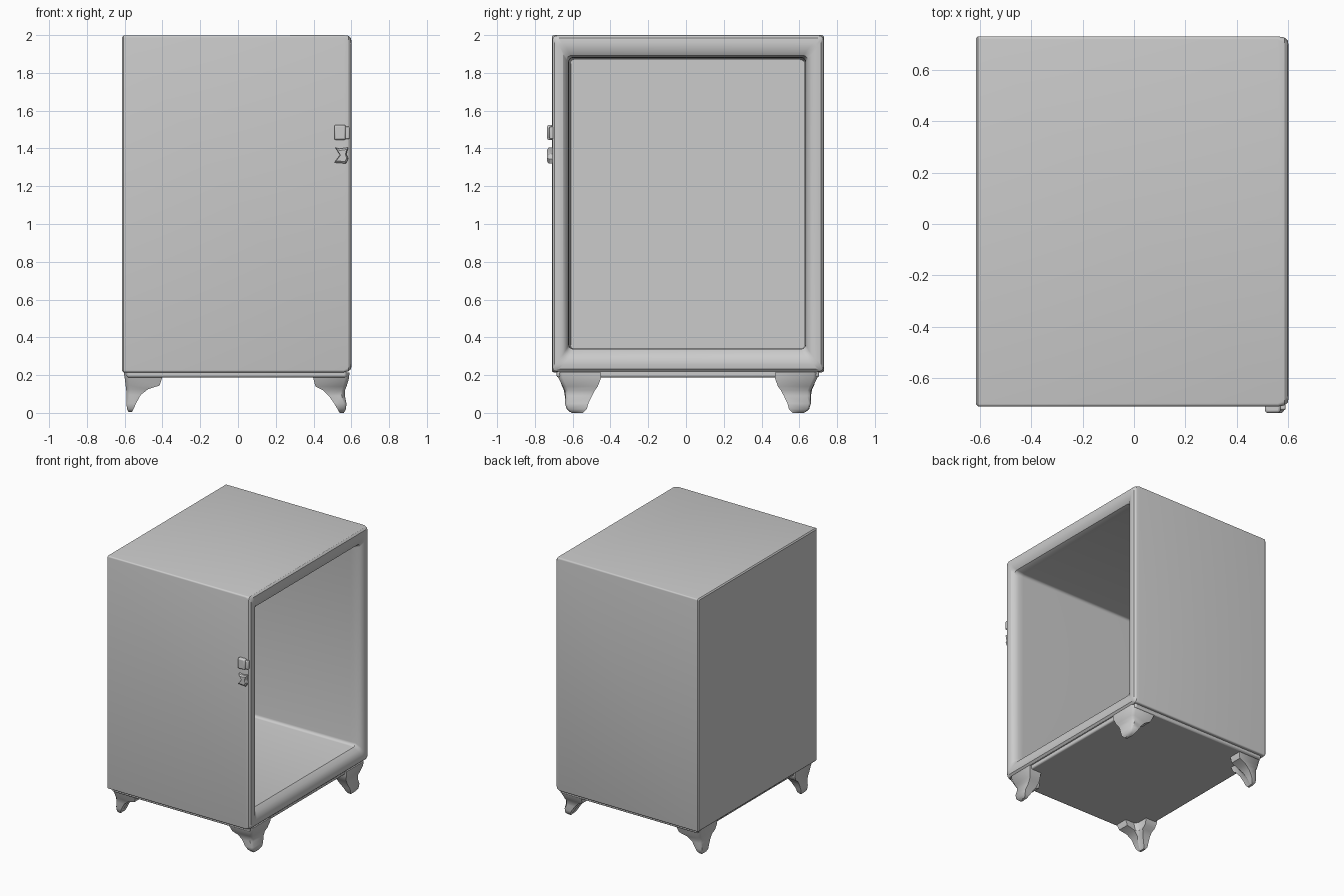
import bpy, bmesh, math


def finish(name, bm, angle=35):
    bmesh.ops.recalc_face_normals(bm, faces=bm.faces)
    me = bpy.data.meshes.new(name)
    bm.to_mesh(me)
    bm.free()
    ob = bpy.data.objects.new(name, me)
    bpy.context.collection.objects.link(ob)
    bpy.ops.object.select_all(action='DESELECT')
    ob.select_set(True)
    bpy.context.view_layer.objects.active = ob
    bpy.ops.object.shade_smooth_by_angle(angle=math.radians(angle))
    return ob


def loft(bm, rings):
    rows = [[bm.verts.new(p) for p in r] for r in rings]
    n = len(rows[0])
    for a, b in zip(rows, rows[1:]):
        for i in range(n):
            j = (i + 1) % n
            bm.faces.new((a[i], a[j], b[j], b[i]))
    bm.faces.new(rows[0])
    bm.faces.new(rows[-1])


def rounded_ring(x, y0, y1, z0, z1, r, seg=4):
    pts = []
    corners = [(y1 - r, z1 - r, 0), (y0 + r, z1 - r, 90),
               (y0 + r, z0 + r, 180), (y1 - r, z0 + r, 270)]
    for cy, cz, start in corners:
        for k in range(seg + 1):
            a = math.radians(start + 90 * k / seg)
            pts.append((x, cy + r * math.cos(a), cz + r * math.sin(a)))
    return pts


def box(name, lo, hi, bevel):
    bm = bmesh.new()
    bmesh.ops.create_cube(bm, size=1)
    for v in bm.verts:
        v.co = [l + (c + 0.5) * (h - l) for c, l, h in zip(v.co, lo, hi)]
    ob = finish(name, bm)
    m = ob.modifiers.new("bevel", 'BEVEL')
    m.width = bevel
    m.segments = 2
    return ob


# Hollow cabinet: one profile running round the back, outside, rolled lip and inside
bm = bmesh.new()
loft(bm, [rounded_ring(*r) for r in [
    (-0.615, -0.700, 0.722, 0.224, 1.988, 0.008),
    (-0.607, -0.710, 0.730, 0.215, 1.997, 0.010),
    (0.560, -0.710, 0.730, 0.215, 2.000, 0.012),
    (0.585, -0.706, 0.726, 0.220, 1.996, 0.020),
    (0.598, -0.695, 0.715, 0.232, 1.985, 0.025),
    (0.602, -0.675, 0.693, 0.255, 1.960, 0.025),
    (0.598, -0.650, 0.665, 0.285, 1.920, 0.025),
    (0.580, -0.632, 0.645, 0.315, 1.892, 0.025),
    (0.550, -0.622, 0.634, 0.338, 1.882, 0.025),
    (0.510, -0.620, 0.632, 0.340, 1.880, 0.022),
    (-0.555, -0.610, 0.625, 0.340, 1.870, 0.020)]])
finish("cabinet_shell", bm, 30)

# Recessed plate under the cabinet
box("base_plate", (-0.59, -0.685, 0.188), (0.575, 0.705, 0.235), 0.01)


# Corner bracket legs: L-shaped sections narrowing to a foot
# each section: height, outer x, outer y, arm length x, arm length y, thickness
BACK = [(0.215, 0.605, 0.690, 0.205, 0.215, 0.110),
        (0.185, 0.600, 0.680, 0.198, 0.210, 0.100),
        (0.145, 0.595, 0.668, 0.180, 0.180, 0.090),
        (0.125, 0.592, 0.658, 0.115, 0.140, 0.085),
        (0.095, 0.590, 0.652, 0.075, 0.115, 0.065),
        (0.050, 0.590, 0.650, 0.050, 0.095, 0.045),
        (0.020, 0.588, 0.642, 0.035, 0.080, 0.032),
        (0.005, 0.580, 0.625, 0.018, 0.050, 0.016)]
FRONT = [(0.215, 0.590, 0.690, 0.190, 0.230, 0.110),
         (0.185, 0.588, 0.685, 0.190, 0.225, 0.100),
         (0.140, 0.575, 0.662, 0.165, 0.185, 0.090),
         (0.120, 0.566, 0.652, 0.115, 0.160, 0.085),
         (0.090, 0.566, 0.648, 0.085, 0.140, 0.075),
         (0.050, 0.574, 0.652, 0.065, 0.125, 0.060),
         (0.020, 0.572, 0.640, 0.045, 0.105, 0.040),
         (0.000, 0.560, 0.615, 0.022, 0.060, 0.020)]


def leg(name, sections, sx, sy):
    bm = bmesh.new()
    rings = []
    for z, ox, oy, ax, ay, t in sections:
        c = 0.22 * t
        shape = [(c, 0), (ax, 0), (ax, t), (t + c, t), (t, t + c),
                 (t, ay), (0, ay), (0, c)]
        # keep the inner notch inside short arms
        rings.append([(sx * (ox - min(u, ax)),
                       sy * (oy - min(v, ay)) + 0.01, z) for u, v in shape])
    loft(bm, rings)
    finish(name, bm, 45)


for side, sy in (("near", -1), ("far", 1)):
    leg("back_leg_" + side, BACK, -1, sy)
    leg("front_leg_" + side, FRONT, 1, sy)

# Two small latch blocks on the front face beside the opening
box("upper_latch", (0.510, -0.735, 1.445), (0.570, -0.700, 1.525), 0.009)
box("upper_latch_tab", (0.560, -0.724, 1.450), (0.590, -0.700, 1.515), 0.006)
bm = bmesh.new()
outline = [(0.510, 1.325), (0.572, 1.320), (0.584, 1.345), (0.574, 1.370),
           (0.584, 1.405), (0.535, 1.398), (0.515, 1.405), (0.540, 1.365)]
loft(bm, [[(x, -0.700, z) for x, z in outline],
          [(x, -0.726, z) for x, z in outline],
          [(0.55 + (x - 0.55) * 0.75, -0.735, 1.362 + (z - 1.362) * 0.75)
           for x, z in outline]])
finish("lower_latch", bm)
